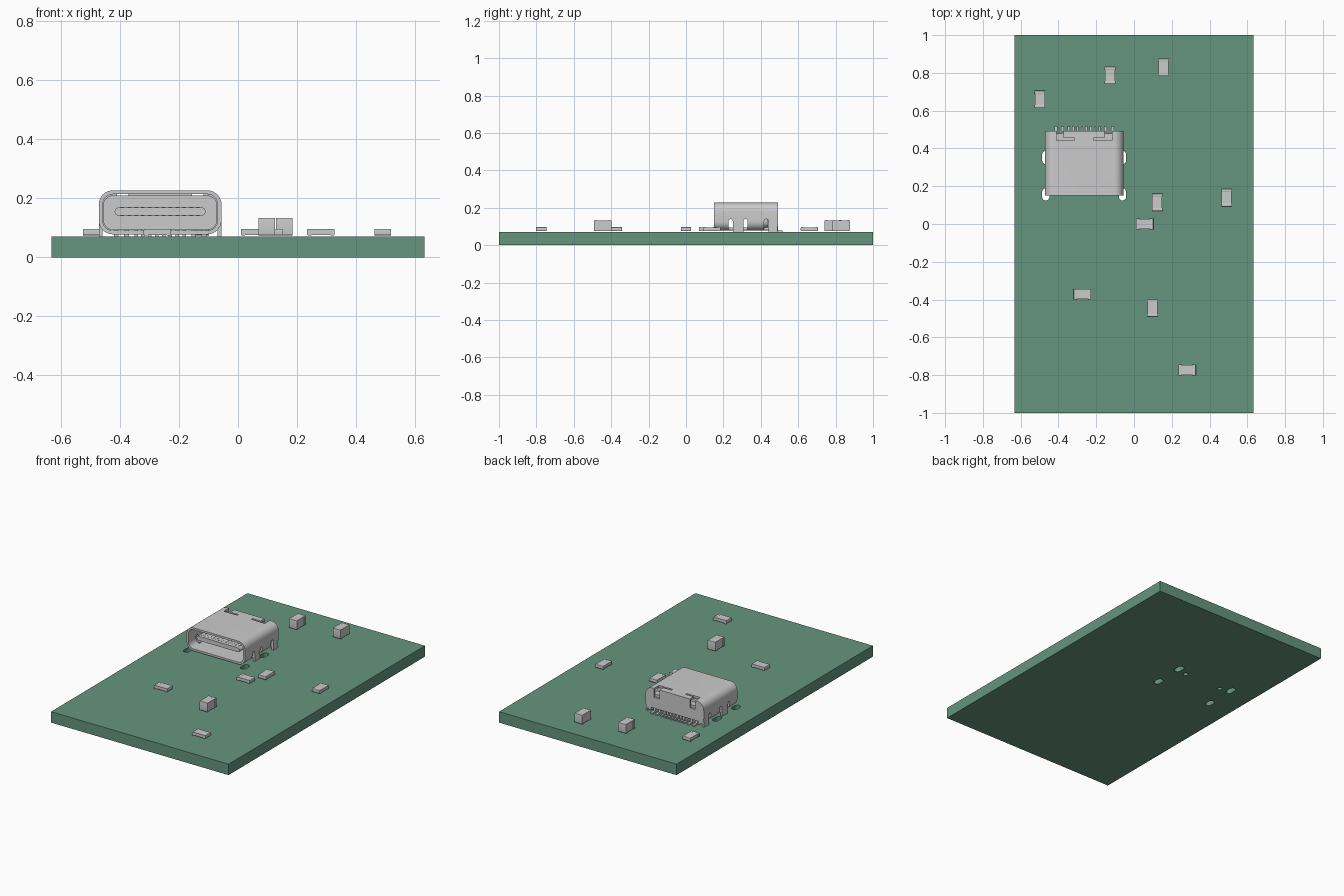
import bpy, bmesh, math

if "Cube" in bpy.data.objects:
    bpy.data.objects.remove(bpy.data.objects["Cube"])

CX, CZ = -0.264, 0.153          # connector centre
TOP = 0.0705                    # board surface


def rrect(cx, cy, w, h, r, n=8):
    """Rounded rectangle outline; r = half the short side gives a slot or circle."""
    pts = []
    for sx, sy, a0 in ((1, 1, 0), (-1, 1, 90), (-1, -1, 180), (1, -1, 270)):
        for i in range(n + 1):
            a = math.radians(a0 + 90 * i / n)
            p = (cx + sx * (w / 2 - r) + r * math.cos(a),
                 cy + sy * (h / 2 - r) + r * math.sin(a))
            if not pts or math.dist(p, pts[-1]) > 1e-6:
                pts.append(p)
    if math.dist(pts[0], pts[-1]) < 1e-6:
        pts.pop()
    return pts


def rect(u0, u1, v0, v1):
    return [(u0, v0), (u1, v0), (u1, v1), (u0, v1)]


PLACE = {'x': lambda u, v, w: (w, u, v),
         'y': lambda u, v, w: (u, w, v),
         'z': lambda u, v, w: (u, v, w)}


def prism(name, profiles, axis, a, b):
    """Extrude one or more outlines along an axis from a to b."""
    bm = bmesh.new()
    for pts in profiles:
        lo = [bm.verts.new(PLACE[axis](u, v, a)) for u, v in pts]
        hi = [bm.verts.new(PLACE[axis](u, v, b)) for u, v in pts]
        bm.faces.new(lo)
        bm.faces.new(hi)
        for i in range(len(pts)):
            j = (i + 1) % len(pts)
            bm.faces.new((lo[i], lo[j], hi[j], hi[i]))
    bmesh.ops.recalc_face_normals(bm, faces=bm.faces)
    me = bpy.data.meshes.new(name)
    bm.to_mesh(me)
    bm.free()
    ob = bpy.data.objects.new(name, me)
    bpy.context.collection.objects.link(ob)
    smooth(ob)
    return ob


def smooth(ob):
    ob.data.shade_smooth()
    ob.data.set_sharp_from_angle(angle=math.radians(30))


def cut(ob, cutters):
    for c in cutters:
        m = ob.modifiers.new("cut", 'BOOLEAN')
        m.operation, m.solver, m.object = 'DIFFERENCE', 'EXACT', c
    dg = bpy.context.evaluated_depsgraph_get()
    me = bpy.data.meshes.new_from_object(ob.evaluated_get(dg))
    ob.modifiers.clear()
    ob.data = me
    smooth(ob)
    for c in cutters:
        bpy.data.objects.remove(c)


# circuit board with four mounting slots and two peg holes
board = prism("circuit_board", [rect(-0.633, 0.633, -1, 1)], 'z', 0, TOP)
holes = []
for s in (-1, 1):
    holes += [rrect(CX + s * 0.203, 0.157, 0.038, 0.065, 0.019),
              rrect(CX + s * 0.203, 0.352, 0.038, 0.07, 0.019),
              rrect(CX + s * 0.134, 0.330, 0.03, 0.03, 0.015)]
cut(board, [prism("board_holes", holes, 'z', -0.1, 0.2)])
green = bpy.data.materials.new("board_green")
green.diffuse_color = (0.13, 0.30, 0.21, 1)
green.use_nodes = True
green.node_tree.nodes["Principled BSDF"].inputs["Base Color"].default_value = green.diffuse_color
board.data.materials.clear()
board.data.materials.append(green)

# connector shell: rounded tube closed at the back
shell = prism("connector_shell", [rrect(CX, CZ, 0.416, 0.149, 0.048)], 'y', 0.151, 0.493)
cavity = prism("cavity", [rrect(CX, CZ, 0.390, 0.123, 0.035)], 'y', 0.1, 0.481)
slots = [rrect(y, 0.09, 0.022, 0.10, 0.011) for y in (0.239, 0.318, 0.429)]
side_l = prism("side_slots_left", slots, 'x', CX - 0.3, CX - 0.172)
side_r = prism("side_slots_right", slots, 'x', CX + 0.172, CX + 0.3)
notch = []
for s in (-1, 1):
    notch.append([(CX + s * u, v) for u, v in
                  ((0.05, 0.441), (0.147, 0.441), (0.147, 0.52),
                   (0.108, 0.52), (0.108, 0.454), (0.05, 0.454))])
top_notch = prism("top_notches", notch, 'z', 0.17, 0.3)
pin_gap = prism("pin_gap", [rect(CX - 0.168, CX + 0.168, 0.05, 0.10)], 'y', 0.455, 0.55)
cut(shell, [cavity, side_l, side_r, top_notch, pin_gap])

# solder legs on both sides of the shell
for s, side in ((-1, "left"), (1, "right")):
    x = sorted((CX + s * 0.208, CX + s * 0.195))
    legs = [rrect(0.279, 0.095, 0.055, 0.10, 0.01), rrect(0.465, 0.095, 0.05, 0.10, 0.01)]
    prism("shell_legs_" + side, legs, 'x', *x)

# inner housing, tongue and tongue contacts
prism("inner_housing", [rrect(CX, CZ - 0.001, 0.386, 0.117, 0.034)], 'y', 0.395, 0.437)
prism("rear_housing", [rect(CX - 0.165, CX + 0.165, 0.095, 0.185)], 'y', 0.437, 0.478)
prism("tongue", [rrect(CX, 0.1555, 0.308, 0.028, 0.0139)], 'y', 0.175, 0.40)
strips = []
for i in range(12):
    x = CX + (i - 5.5) * 0.0233
    strips += [rect(x - 0.006, x + 0.006, 0.167, 0.1705),
               rect(x - 0.006, x + 0.006, 0.1405, 0.144)]
prism("tongue_contacts", strips, 'y', 0.195, 0.33)

# solder pins along the back: eight narrow, four wide
pin = [(0.455, 0.071), (0.517, 0.071), (0.517, 0.079),
       (0.486, 0.079), (0.482, 0.105), (0.455, 0.105)]
for s, side in ((-1, "left"), (1, "right")):
    for k, (off, w) in enumerate(((0.0116, 0.012), (0.0349, 0.012), (0.0581, 0.012),
                                  (0.0814, 0.012), (0.114, 0.016), (0.149, 0.016))):
        x = CX + s * off
        prism(f"pin_{side}_{k + 1}", [pin], 'x', x - w / 2, x + w / 2)


def chip(name, x, y, turned, top):
    """Two-terminal chip part: a body between two rounded end caps."""
    z0, L, W, cap = 0.075, 0.093, 0.056, 0.017
    h = top - z0
    r = 0.004
    inset = 0.002
    parts = [prism(name + "_body", [rect(-L / 2 + cap - 0.002, L / 2 - cap + 0.002,
                                         z0 + inset, top - inset / 2)],
                   'y', -W / 2 + 0.001, W / 2 - 0.001)]
    for s, end in ((-1, "a"), (1, "b")):
        parts.append(prism(f"{name}_terminal_{end}",
                           [rrect(s * (L - cap) / 2, z0 + h / 2, cap, h, r, 4)],
                           'y', -W / 2, W / 2))
    for p in parts:
        p.location = (x, y, 0)
        p.rotation_euler.z = math.pi / 2 if turned else 0


# flat resistors
for i, (x, y, t) in enumerate(((-0.498, 0.660, 1), (0.490, 0.139, 1), (0.122, 0.115, 1),
                               (0.056, 0.0, 0), (-0.273, -0.371, 0), (0.281, -0.773, 0))):
    chip(f"resistor_{i + 1}", x, y, t, 0.097)

# tall capacitors
for i, (x, y) in enumerate(((-0.127, 0.787), (0.156, 0.829), (0.098, -0.445))):
    chip(f"capacitor_{i + 1}", x, y, 1, 0.134)
